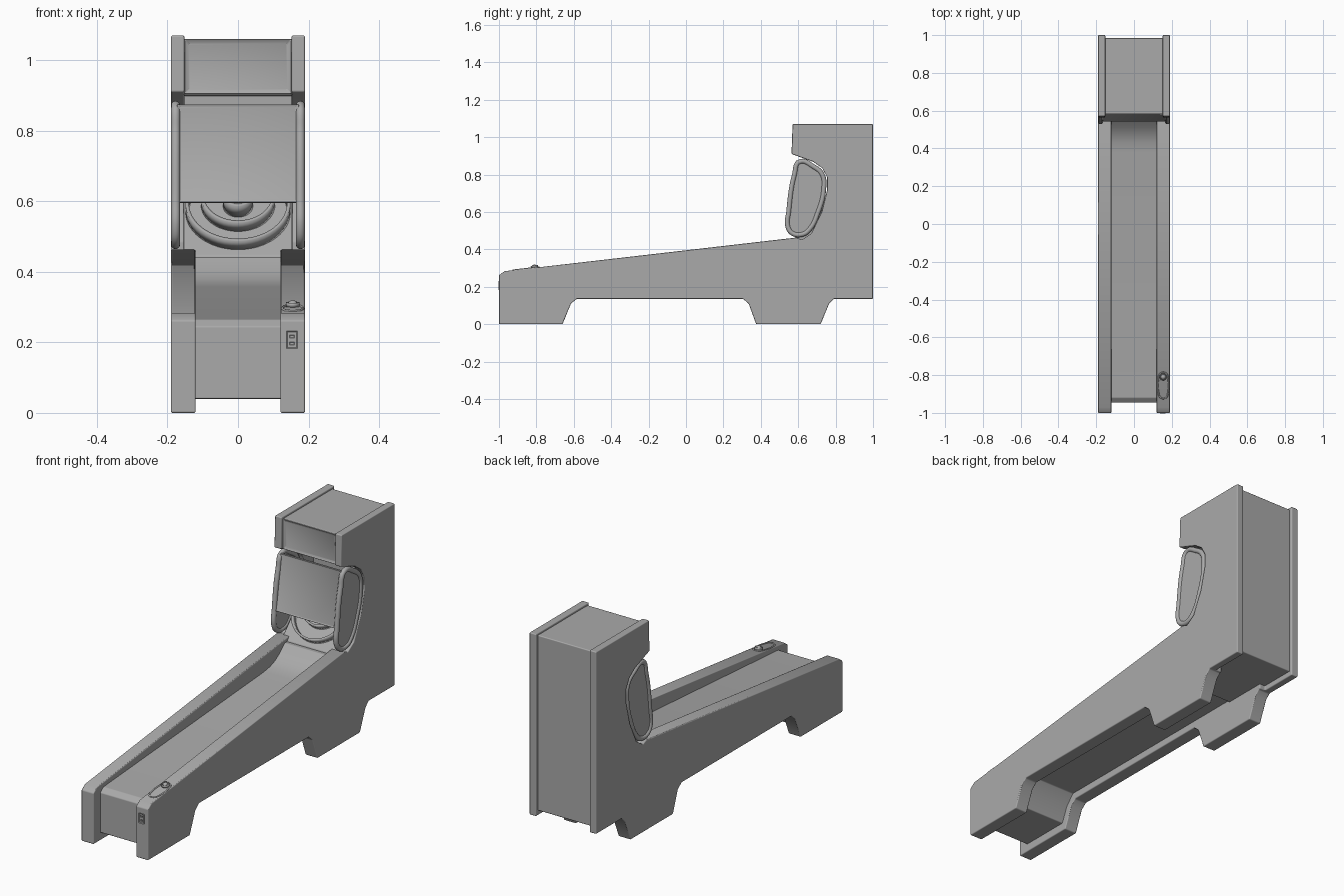
import bpy, bmesh, math
from mathutils import Matrix, Vector

if "Cube" in bpy.data.objects:
    bpy.data.objects.remove(bpy.data.objects["Cube"], do_unlink=True)

grey = bpy.data.materials.new("cabinet_grey")
grey.use_nodes = True
grey.diffuse_color = (0.4, 0.4, 0.4, 1)
grey.node_tree.nodes["Principled BSDF"].inputs["Base Color"].default_value = (0.4, 0.4, 0.4, 1)


def activate(ob):
    bpy.ops.object.select_all(action="DESELECT")
    ob.select_set(True)
    bpy.context.view_layer.objects.active = ob


def finish(name, bm, bevel=0.0, mirror=False, cutter=None):
    """Turn a bmesh into a named, bevelled, smooth-shaded object."""
    bmesh.ops.recalc_face_normals(bm, faces=bm.faces)
    me = bpy.data.meshes.new(name)
    bm.to_mesh(me)
    bm.free()
    me.materials.append(grey)
    ob = bpy.data.objects.new(name, me)
    bpy.context.collection.objects.link(ob)
    activate(ob)
    if cutter:
        cut = ob.modifiers.new("cut", "BOOLEAN")
        cut.operation, cut.object, cut.solver = "DIFFERENCE", cutter, "EXACT"
        bpy.ops.object.modifier_apply(modifier="cut")
        bpy.data.objects.remove(cutter, do_unlink=True)
    bpy.ops.object.shade_smooth_by_angle(angle=math.radians(35))
    if mirror:
        ob.modifiers.new("mirror", "MIRROR").use_mirror_merge = False
    if bevel:
        b = ob.modifiers.new("bevel", "BEVEL")
        b.width, b.segments, b.limit_method = bevel, 3, "ANGLE"
        b.angle_limit = math.radians(30)
        b.harden_normals = True
    return ob


def extrude(name, profile, x0, x1, **kw):
    """Extrude a (y, z) outline from x0 to x1."""
    bm = bmesh.new()
    face = bm.faces.new([bm.verts.new((x0, y, z)) for y, z in profile])
    new = bmesh.ops.extrude_face_region(bm, geom=[face])["geom"]
    bmesh.ops.translate(bm, vec=(x1 - x0, 0, 0),
                        verts=[v for v in new if isinstance(v, bmesh.types.BMVert)])
    return finish(name, bm, **kw)


def framed_box(name, centre, size, tilt, border, depth, bevel):
    """Box whose front face is inset and pushed back inside a border."""
    bm = bmesh.new()
    bmesh.ops.create_cube(bm, size=1, matrix=Matrix.Diagonal((*size, 1)))
    front = min(bm.faces, key=lambda f: f.calc_center_median().y)
    bmesh.ops.inset_region(bm, faces=[front], thickness=border)
    bmesh.ops.translate(bm, verts=front.verts, vec=(0, depth, 0))
    bmesh.ops.transform(bm, verts=bm.verts,
                        matrix=Matrix.Translation(centre) @ Matrix.Rotation(tilt, 4, "X"))
    return finish(name, bm, bevel)


def tube_ring(name, centre, radius, height, tilt, wall):
    """Open cylinder wall standing on a tilted surface."""
    bm = bmesh.new()
    bmesh.ops.create_cone(bm, segments=48, radius1=radius, radius2=radius, depth=height,
                          matrix=Matrix.Translation(centre) @ Matrix.Rotation(tilt, 4, "X")
                          @ Matrix.Translation((0, 0, height / 2)))
    ob = finish(name, bm)
    s = ob.modifiers.new("wall", "SOLIDIFY")
    s.thickness, s.offset = wall, -1
    return ob


def tube_path(name, points, radius):
    """Smooth closed tube through the points."""
    cu = bpy.data.curves.new(name, "CURVE")
    cu.dimensions, cu.bevel_depth, cu.bevel_resolution = "3D", radius, 4
    cu.resolution_u = 8
    sp = cu.splines.new("BEZIER")
    sp.bezier_points.add(len(points) - 1)
    for bp, p in zip(sp.bezier_points, points):
        bp.co = p
        bp.handle_left_type = bp.handle_right_type = "AUTO"
    sp.use_cyclic_u = True
    cu.materials.append(grey)
    ob = bpy.data.objects.new(name, cu)
    bpy.context.collection.objects.link(ob)
    activate(ob)
    bpy.ops.object.convert(target="MESH")
    return ob


# Side panels: thick along the lane, thinner around the upright cabinet
inner_cut = extrude("panel_cutter", [(0.5, 0.468), (0.8, 0.468), (0.8, 0.05), (1.1, 0.05),
                                     (1.1, 1.2), (0.5, 1.2)], 0.0, 0.152)
inner_cut.hide_render = True
extrude("side_panels", [
    (-1, 0), (-0.66, 0), (-0.615, 0.11), (-0.585, 0.135), (0.305, 0.135), (0.335, 0.11),
    (0.375, 0), (0.72, 0), (0.765, 0.11), (0.79, 0.135), (1, 0.135), (1, 1.07),
    (0.57, 1.07), (0.564, 0.91), (0.68, 0.868), (0.728, 0.835), (0.755, 0.785),
    (0.755, 0.72), (0.725, 0.6), (0.67, 0.485), (0.62, 0.452), (0.59, 0.463),
    (-0.97, 0.283), (-1, 0.262)], 0.12, 0.19, bevel=0.006, mirror=True, cutter=inner_cut)

# Rolling lane with its curved jump and front block
extrude("ball_lane", [
    (-0.945, 0.04), (-0.68, 0.04), (-0.645, 0.12), (-0.6, 0.17), (0.6, 0.17), (0.6, 0.44),
    (0.55, 0.442), (0.51, 0.405), (0.47, 0.38), (0.43, 0.366), (0.38, 0.358),
    (-0.92, 0.265), (-0.945, 0.245)], -0.124, 0.124, bevel=0.004)

# Upright cabinet with the sloping target board cut into it
extrude("cabinet_body", [
    (0.59, 1.06), (0.985, 1.06), (0.985, 0.16), (0.57, 0.16), (0.57, 0.445),
    (0.83, 0.715), (0.83, 0.9), (0.59, 0.9)], -0.154, 0.154, bevel=0.005)

# Header sign
framed_box("header_sign", (0, 0.59, 0.982), (0.304, 0.02, 0.155), 0, 0.018, 0.007, 0.003)

# Target rings
slope = math.atan2(0.27, 0.26)
for name, z, radius, height in (("outer_ring", 0.57, 0.149, 0.035),
                                ("middle_ring", 0.59, 0.105, 0.035),
                                ("centre_cup", 0.585, 0.042, 0.045)):
    y = 0.57 + (z - 0.445) * 0.26 / 0.27
    tube_ring(name, (0, y, z), radius, height, slope, 0.01)

# Side guards: tube frame around a thin panel
guard = [(0.607, 0.868), (0.68, 0.843), (0.728, 0.8), (0.736, 0.72), (0.706, 0.6),
         (0.658, 0.505), (0.62, 0.48), (0.568, 0.487), (0.544, 0.525), (0.549, 0.6),
         (0.58, 0.8)]
extrude("guard_panels", guard, 0.17, 0.182, mirror=True)
for side, sx in (("left", 1), ("right", -1)):
    ob = tube_path(side + "_guard_frame", [(sx * 0.177, y, z) for y, z in guard], 0.013)
    bpy.ops.object.shade_smooth_by_angle(angle=math.radians(50))

# Front shield hanging between the guards
framed_box("front_shield", (0, 0.572, 0.735), (0.345, 0.016, 0.282), -0.165, 0.01, 0.004, 0.003)

# Push button in an oval surround on the left rail
rail_tilt = math.atan2(0.18, 1.56)


def rail_point(y):
    return Vector((0.155, y, 0.283 + (y + 0.97) * 0.18 / 1.56))


a, b = rail_point(-0.9), rail_point(-0.81)
oval = []
for c, start in ((b, 0), (a, math.pi)):
    for i in range(5):
        t = start + i * math.pi / 4
        oval.append(c + Vector((0.024 * math.cos(t), 0.024 * math.sin(t),
                                0.024 * math.sin(t) * math.tan(rail_tilt))))
tube_path("button_surround", oval, 0.004)
bpy.ops.object.shade_smooth_by_angle(angle=math.radians(50))
tube_ring("button_collar", b, 0.019, 0.012, rail_tilt, 0.004)
bm = bmesh.new()
bmesh.ops.create_uvsphere(bm, u_segments=20, v_segments=10, radius=0.014,
                          matrix=Matrix.Translation(b + Vector((0, 0, 0.004))))
finish("push_button", bm)

# Coin plate with slots on the front of the left rail
framed_box("coin_plate", (0.153, -0.999, 0.207), (0.03, 0.008, 0.05), 0, 0.004, 0.002, 0)
for i, z in enumerate((0.217, 0.197)):
    framed_box("coin_slot_%d" % (i + 1), (0.153, -0.9995, z), (0.014, 0.006, 0.008),
               0, 0.002, 0.001, 0)
